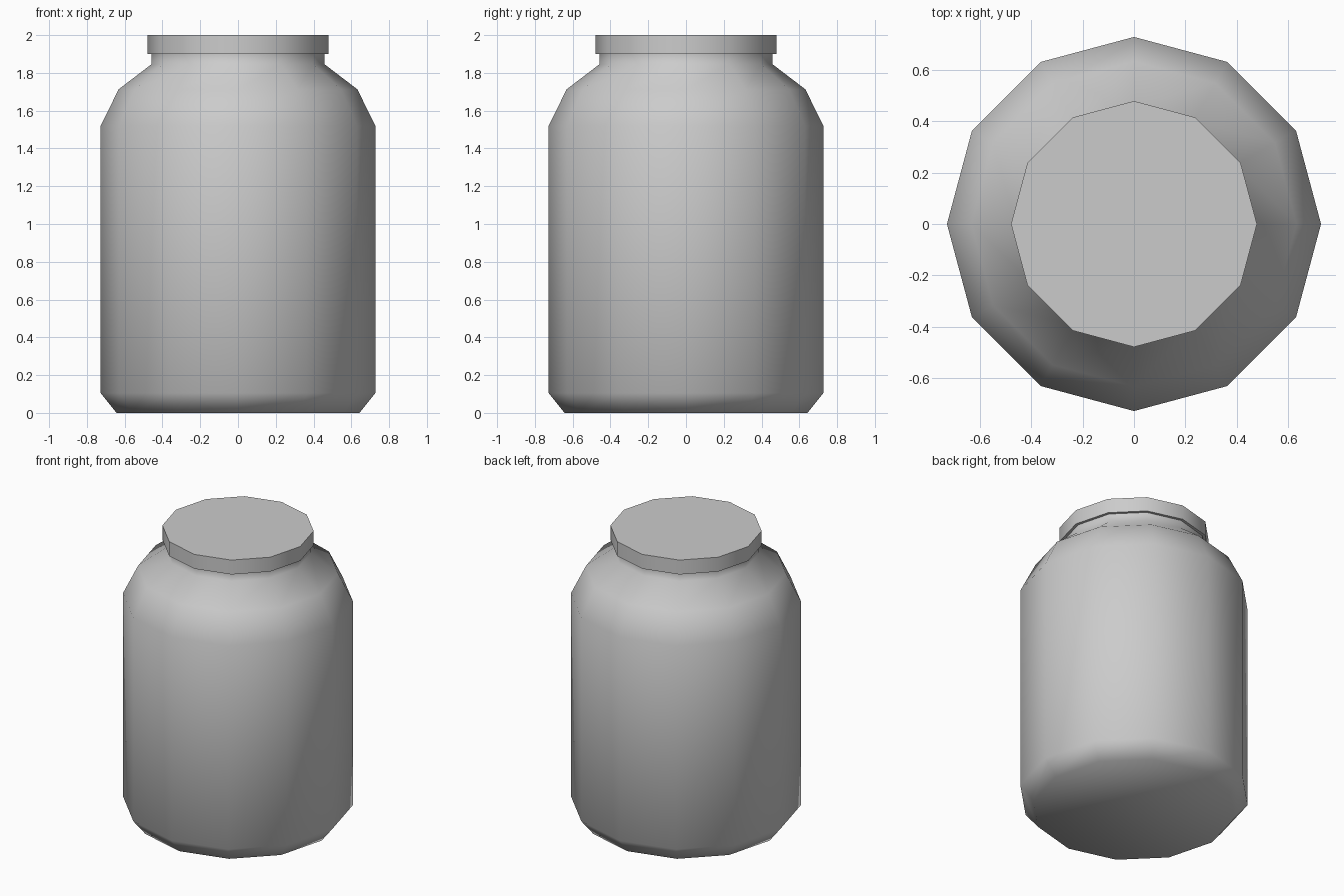
import bpy, math

if "Cube" in bpy.data.objects:
    bpy.data.objects.remove(bpy.data.objects["Cube"])

SIDES = 12

def lathe(name, profile, smooth_angle):
    """Closed 12-sided turned solid from (radius, height) rings."""
    verts = [(r * math.cos(2 * math.pi * i / SIDES),
              r * math.sin(2 * math.pi * i / SIDES), z)
             for r, z in profile for i in range(SIDES)]
    faces = [tuple(reversed(range(SIDES)))]
    for k in range(len(profile) - 1):
        a, b = k * SIDES, (k + 1) * SIDES
        for i in range(SIDES):
            j = (i + 1) % SIDES
            faces.append((a + i, a + j, b + j, b + i))
    last = (len(profile) - 1) * SIDES
    faces.append(tuple(range(last, last + SIDES)))
    mesh = bpy.data.meshes.new(name)
    mesh.from_pydata(verts, [], faces)
    obj = bpy.data.objects.new(name, mesh)
    bpy.context.collection.objects.link(obj)
    bpy.ops.object.select_all(action='DESELECT')
    obj.select_set(True)
    bpy.context.view_layer.objects.active = obj
    bpy.ops.object.shade_smooth_by_angle(angle=math.radians(smooth_angle))
    return obj

# Jar body: chamfered base, straight wall, sloping shoulder, short neck
lathe("jar_body", [(0.643, 0.0), (0.727, 0.105), (0.727, 1.52),
                   (0.632, 1.713), (0.459, 1.845), (0.459, 1.90)], 60)

# Lid: flat disc slightly wider than the neck
lathe("jar_lid", [(0.478, 1.90), (0.478, 2.0)], 40)
